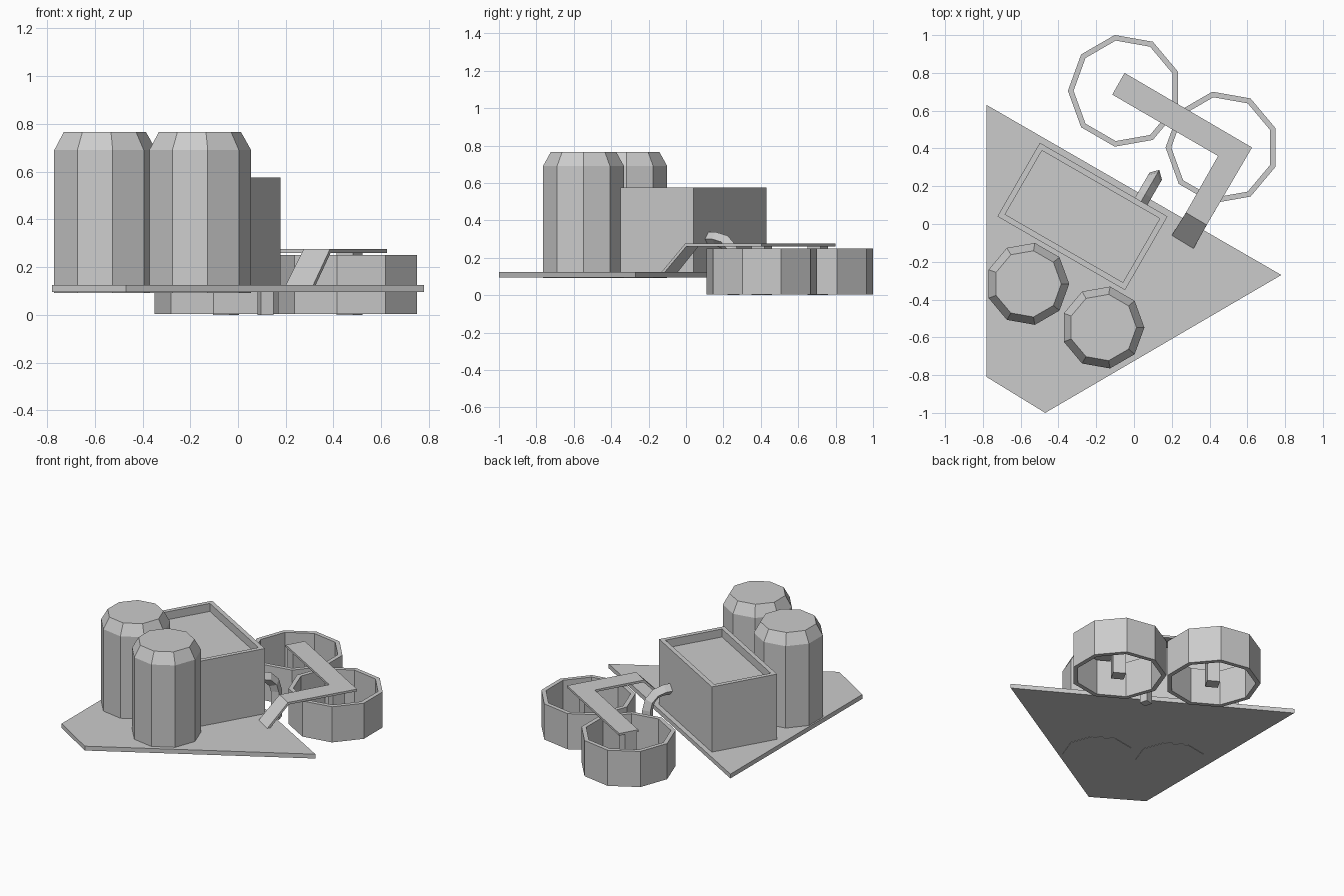
import bpy, bmesh
from math import sin, cos, pi, radians
from mathutils import Vector

if "Cube" in bpy.data.objects:
    bpy.data.objects.remove(bpy.data.objects["Cube"])


def make(name, verts, faces):
    mesh = bpy.data.meshes.new(name)
    mesh.from_pydata([tuple(v) for v in verts], [], faces)
    bm = bmesh.new()
    bm.from_mesh(mesh)
    bmesh.ops.recalc_face_normals(bm, faces=bm.faces)
    bm.to_mesh(mesh)
    bm.free()
    ob = bpy.data.objects.new(name, mesh)
    bpy.context.collection.objects.link(ob)
    return ob


def loft(name, loops, caps=True, closed=False):
    """Skin a series of vertex loops, capped or joined end to end."""
    n, m = len(loops[0]), len(loops)
    faces = [(k * n + i, k * n + (i + 1) % n,
              (k + 1) % m * n + (i + 1) % n, (k + 1) % m * n + i)
             for k in range(m if closed else m - 1) for i in range(n)]
    if caps and not closed:
        faces += [tuple(range(n)), tuple(range((m - 1) * n, m * n))]
    return make(name, [v for lp in loops for v in lp], faces)


def gon(c, r, z, start=0.0, n=9):
    return [(c[0] + r * cos(start + 2 * pi * i / n),
             c[1] + r * sin(start + 2 * pi * i / n), z) for i in range(n)]


U = Vector((cos(radians(-30)), sin(radians(-30)), 0))   # along the box
V = Vector((-U.y, U.x, 0))                              # out of the long side


def rect(c, a, b, z):
    c = Vector((c[0], c[1], z))
    return [c + U * a * s + V * b * t for s, t in ((-1, -1), (1, -1), (1, 1), (-1, 1))]


# Base plate
plan = [(-.78, .63), (-.78, -.81), (-.47, -1), (.78, -.27)]
loft("base_plate", [[(x, y, z) for x, y in plan] for z in (.095, .125)])

# Two tanks with chamfered tops
for i, c in enumerate([(-.563, -.317), (-.165, -.548)]):
    loft(f"tank_{i + 1}", [gon(c, r, z) for r, z in ((.22, .092), (.22, .69), (.178, .765))])

# Building with a sunken roof
c = (-.273, .04)
loft("building", [rect(c, a, b, z) for a, b, z in
                  ((.39, .225, .097), (.39, .225, .575), (.36, .195, .575), (.36, .195, .52))])

# Open round basins with a post in the middle of each
for i, c in enumerate([(-.05, .705), (.467, .405)]):
    loft(f"basin_{i + 1}", [gon(c, r, z, pi) for r, z in
                            ((.3, .004), (.3, .25), (.27, .25), (.27, .004))], closed=True)
    loft(f"basin_post_{i + 1}", [rect(c, .04, .04, z) for z in (0, .262)])

# Bent walkway with a ramp down to the plate
left = [(-.05, .80, .275), (.625, .405, .275), (.385, -.005, .275), (.315, -.13, .125)]
right = [(-.115, .685, .275), (.445, .36, .275), (.275, .06, .275), (.20, -.06, .125)]
walk = make("walkway", left + right, [(i, i + 4, i + 5, i + 1) for i in range(3)])
if walk.data.polygons[0].normal.z < 0:
    walk.data.flip_normals()
mod = walk.modifiers.new("thickness", "SOLIDIFY")
mod.thickness, mod.offset, mod.use_even_offset = .015, -1, True

# Square drain pipe curving from the building to the ground
start, R, r = Vector((.035, .115, .3)), .11, .038
Z = Vector((0, 0, 1))
path = [(start - V * .02, 0)]
for k in range(4):
    a = k * pi / 6
    path.append((start + V * (.05 + R * sin(a)) - Z * R * (1 - cos(a)), a))
end = path[-1][0].copy()
end.z = 0
path.append((end, pi / 2))
loops = []
for p, a in path:
    out = V * sin(a) + Z * cos(a)
    loops.append([p + out * r, p + U * r, p - out * r, p - U * r])
loft("drain_pipe", loops)
